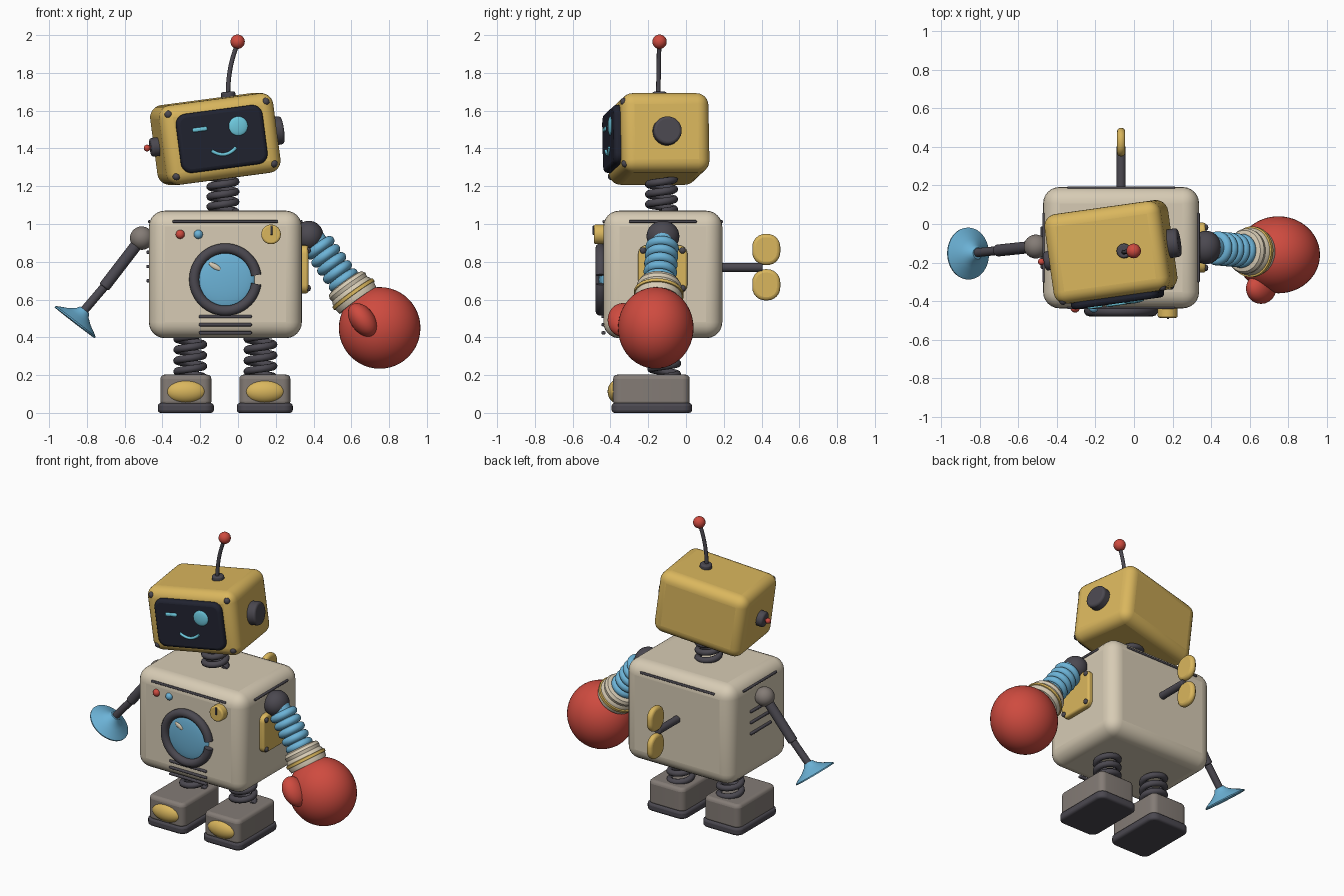
import bpy, bmesh, math
from mathutils import Matrix, Vector

if "Cube" in bpy.data.objects:
    bpy.data.objects.remove(bpy.data.objects["Cube"])

COL = dict(yellow=(.70, .47, .11), cream=(.68, .60, .46), red=(.62, .07, .05), blue=(.15, .45, .68),
           dark=(.07, .065, .08), black=(.015, .017, .03), cyan=(.16, .60, .75), grey=(.23, .20, .18))
MATS = {}
for key, c in COL.items():
    MATS[key] = bpy.data.materials.new(key)
    MATS[key].diffuse_color = (*c, 1)
I = Matrix.Identity(4)


def finish(name, bm, col, M=I, bevel=0, seg=3):
    bmesh.ops.recalc_face_normals(bm, faces=bm.faces)
    me = bpy.data.meshes.new(name)
    bm.to_mesh(me)
    bm.free()
    ob = bpy.data.objects.new(name, me)
    bpy.context.collection.objects.link(ob)
    me.materials.append(MATS[col])
    ob.matrix_world = M
    if bevel:
        mod = ob.modifiers.new("round", 'BEVEL')
        mod.width, mod.segments, mod.limit_method = bevel, seg, 'ANGLE'
    bpy.context.view_layer.objects.active = ob
    bpy.ops.object.select_all(action='DESELECT')
    ob.select_set(True)
    bpy.ops.object.shade_smooth_by_angle(angle=math.radians(40))
    return ob


def box(name, loc, size, col, axis=None, corner=0, bevel=0, seg=3, M=I):
    """Box; optional in-plane corner rounding around one axis, then edge rounding."""
    bm = bmesh.new()
    bmesh.ops.create_cube(bm, size=1)
    bmesh.ops.scale(bm, vec=size, verts=bm.verts)
    if axis is not None:
        es = [e for e in bm.edges if abs((e.verts[0].co - e.verts[1].co)[axis]) > 1e-5]
        bmesh.ops.bevel(bm, geom=es, offset=corner, segments=6, profile=.5, affect='EDGES')
    return finish(name, bm, col, M @ Matrix.Translation(loc), bevel, seg)


def ball(name, loc, radii, col, M=I, rot=I, seg=32):
    bm = bmesh.new()
    bmesh.ops.create_uvsphere(bm, u_segments=seg, v_segments=seg // 2, radius=1)
    bmesh.ops.scale(bm, vec=radii if isinstance(radii, tuple) else (radii,) * 3, verts=bm.verts)
    return finish(name, bm, col, M @ Matrix.Translation(loc) @ rot)


def lathe(name, start, direction, profile, col, M=I, n=32, bevel=0):
    """Spin (radius, height) points around a direction, capping open ends."""
    bm = bmesh.new()
    rings = [[bm.verts.new((r * math.cos(i * math.tau / n), r * math.sin(i * math.tau / n), h))
              for i in range(n)] for r, h in profile]
    for a, b in zip(rings, rings[1:]):
        for i in range(n):
            bm.faces.new((a[i], a[(i + 1) % n], b[(i + 1) % n], b[i]))
    bm.faces.new(rings[0])
    bm.faces.new(rings[-1])
    rot = Vector(direction).to_track_quat('Z', 'Y').to_matrix().to_4x4()
    return finish(name, bm, col, M @ Matrix.Translation(start) @ rot, bevel)


def rod(name, a, b, r, col, M=I, bevel=0):
    d = Vector(b) - Vector(a)
    return lathe(name, a, d, [(r, 0), (r, d.length)], col, M, bevel=bevel)


def tube(name, pts, r, col, M=I):
    cu = bpy.data.curves.new(name, 'CURVE')
    cu.dimensions, cu.bevel_depth, cu.bevel_resolution, cu.use_fill_caps = '3D', r, 3, True
    sp = cu.splines.new('POLY')
    sp.points.add(len(pts) - 1)
    for p, q in zip(sp.points, pts):
        p.co = (*q, 1)
    cu.materials.append(MATS[col])
    ob = bpy.data.objects.new(name, cu)
    bpy.context.collection.objects.link(ob)
    ob.matrix_world = M
    bpy.ops.object.select_all(action='DESELECT')
    bpy.context.view_layer.objects.active = ob
    ob.select_set(True)
    bpy.ops.object.convert(target='MESH')
    bpy.ops.object.shade_smooth_by_angle(angle=math.radians(60))


def spring(name, x, y, z0, z1, r, turns):
    n = int(turns * 24)
    tube(name, [(x + r * math.cos(i * math.tau / 24), y + r * math.sin(i * math.tau / 24),
                 z0 + (z1 - z0) * i / n) for i in range(n + 1)], .02, 'dark')


# Torso
CX, CY = -.067, -.123
box("torso", (CX, CY, .733), (.81, .63, .675), 'cream', bevel=.085, seg=6)
for s, fb, lr in ((-1, "front", "left"), (1, "back", "right")):
    box(fb + "_seam", (CX, CY + s * .312, 1.013), (.56, .014, .014), 'dark', bevel=.005)
    box(lr + "_seam", (CX + s * .402, CY, 1.013), (.014, .36, .014), 'dark', bevel=.005)
for i, z in enumerate((.51, .467, .424)):
    box(f"front_vent_{i}", (CX, -.437, z), (.28, .022, .017), 'dark', bevel=.006)
for i, z in enumerate((.85, .775, .70)):
    box(f"side_vent_{i}", (-.472, CY, z), (.026, .22, .018), 'dark', bevel=.006)

# Porthole with split rim
ring = [math.radians(8 + i * 344 / 60) for i in range(61)]
tube("porthole_rim", [(CX + .165 * math.cos(a), -.452, .706 + .165 * math.sin(a)) for a in ring], .028, 'dark')
ball("porthole_glass", (CX, -.438, .706), (.155, .025, .155), 'blue')
ball("glass_glint", (-.122, -.458, .775), (.036, .008, .014), 'cream', rot=Matrix.Rotation(math.radians(30), 4, 'Y'))

# Buttons and dial
ball("red_button", (-.306, -.438, .945), (.024, .022, .024), 'red', seg=16)
ball("blue_button", (-.21, -.438, .945), (.024, .022, .024), 'blue', seg=16)
rod("dial", (.175, -.425, .945), (.175, -.487, .945), .052, 'yellow', bevel=.01)
box("dial_pointer", (.177, -.487, .967), (.012, .014, .05), 'dark', bevel=.004)

# Yellow side panel with screws
box("side_panel", (.347, CY, .76), (.05, .26, .255), 'yellow', axis=0, corner=.045, bevel=.012)
for i in (-1, 1):
    for j in (-1, 1):
        ball("panel_screw", (.374, CY + i * .105, .76 + j * .1), (.012, .017, .017), 'dark', seg=12)

# Wind-up key
rod("key_shaft", (CX, .17, .77), (CX, .405, .77), .024, 'dark', bevel=.006)
for z in (.865, .678):
    box("key_wing", (CX, .425, z), (.042, .148, .165), 'yellow', axis=0, corner=.068, bevel=.018)

# Neck and legs
spring("neck_spring", -.08, -.13, 1.065, 1.25, .068, 3.5)
for s, side in ((-1, "left"), (1, "right")):
    spring(side + "_leg_spring", CX + s * .186, -.115, .19, .42, .07, 4)
    fx = CX + s * .209
    box(side + "_foot", (fx, -.183, .12), (.27, .405, .165), 'grey', axis=2, corner=.04, bevel=.022)
    box(side + "_sole", (fx, -.181, .026), (.296, .425, .052), 'dark', axis=2, corner=.05, bevel=.015)
    ball(side + "_toe_cap", (fx, -.362, .113), (.11, .053, .063), 'yellow')

# Head, tilted and turned: parts below use head-local coordinates
H = (Matrix.Translation((-.12, -.145, 1.45)) @ Matrix.Rotation(math.radians(8), 4, 'Z')
     @ Matrix.Rotation(math.radians(-7.5), 4, 'Y'))
box("head", (0, 0, 0), (.615, .47, .425), 'yellow', bevel=.065, seg=6, M=H)
box("face_screen", (0, -.235, 0), (.465, .07, .315), 'black', axis=1, corner=.055, bevel=.02, M=H)
ball("open_eye", (.093, -.27, .057), (.051, .012, .051), 'cyan', M=H)
box("winking_eye", (-.113, -.27, .066), (.08, .018, .022), 'cyan', bevel=.008, M=H)
tube("smile", [(.066 * t / 6, -.272, -.082 + .028 * (t / 6) ** 2) for t in range(-6, 7)], .009, 'cyan', M=H)
for i in (-1, 1):
    for j in (-1, 1):
        ball("head_screw", (i * .262, -.217, j * .165), .021, 'dark', M=H, seg=16)
rod("right_ear", (.29, 0, 0), (.362, 0, 0), .075, 'dark', M=H, bevel=.014)
rod("left_ear", (-.29, 0, 0), (-.35, 0, 0), .05, 'dark', M=H, bevel=.012)
rod("left_ear_pin", (-.34, 0, 0), (-.365, 0, 0), .009, 'red', M=H)
ball("left_ear_tip", (-.368, 0, 0), .018, 'red', M=H, seg=16)

# Antenna
rod("antenna_base", (-.05, -.14, 1.66), (-.053, -.14, 1.70), .038, 'dark', bevel=.01)
tube("antenna", [(-.053 + .053 * (t / 12) ** 2.2, -.147 + .005 * t / 12, 1.68 + .28 * t / 12)
                 for t in range(13)], .012, 'dark')
ball("antenna_tip", (-.002, -.14, 1.965), .038, 'red')

# Right arm with bellows and boxing glove
S, D = Vector((.39, -.122, .935)), Vector((.585, -.06, -.81)).normalized()
ball("right_shoulder", (.375, -.122, .935), (.078, .087, .082), 'dark')
rod("bellows_core", S, S + D * .33, .06, 'blue')
for i in range(5):
    prof = [(.062 + .027 * math.sin(math.pi * k / 8), -.026 * math.cos(math.pi * k / 8)) for k in range(9)]
    lathe(f"bellows_ring_{i}", S + D * (.075 + i * .053), D, prof, 'blue')
lathe("glove_cuff", S + D * .30, D, [(.085, 0), (.108, .006), (.118, .025), (.113, .045), (.122, .06),
                                     (.126, .09), (.12, .12)], 'cream')
lathe("cuff_band", S + D * .366, D, [(.115, 0), (.132, .004), (.132, .022), (.115, .026)], 'yellow')
ball("glove", (.75, -.16, .45), (.216, .2, .216), 'red', seg=48)
ball("glove_thumb", (.66, -.335, .492), (.064, .08, .1), 'red', rot=Matrix.Rotation(math.radians(-36), 4, 'Y'))

# Left arm with suction cup
A, B, C = (-.51, -.117, .925), (-.71, -.138, .665), (-.825, -.15, .53)
ball("left_shoulder", A, .062, 'grey')
rod("left_upper_arm", A, B, .031, 'dark', bevel=.008)
rod("left_forearm", B, C, .023, 'dark', bevel=.004)
lathe("suction_cup", (-.812, -.152, .545), (-.61, -.02, -.79),
      [(.03, 0), (.042, .02), (.075, .045), (.115, .066), (.135, .078), (.134, .086), (.115, .08),
       (.06, .062), (.01, .052)], 'blue', n=40)

for m in bpy.data.materials:
    if m.users and not m.is_grease_pencil:
        m.use_nodes = True
        m.node_tree.nodes["Principled BSDF"].inputs["Base Color"].default_value = m.diffuse_color
